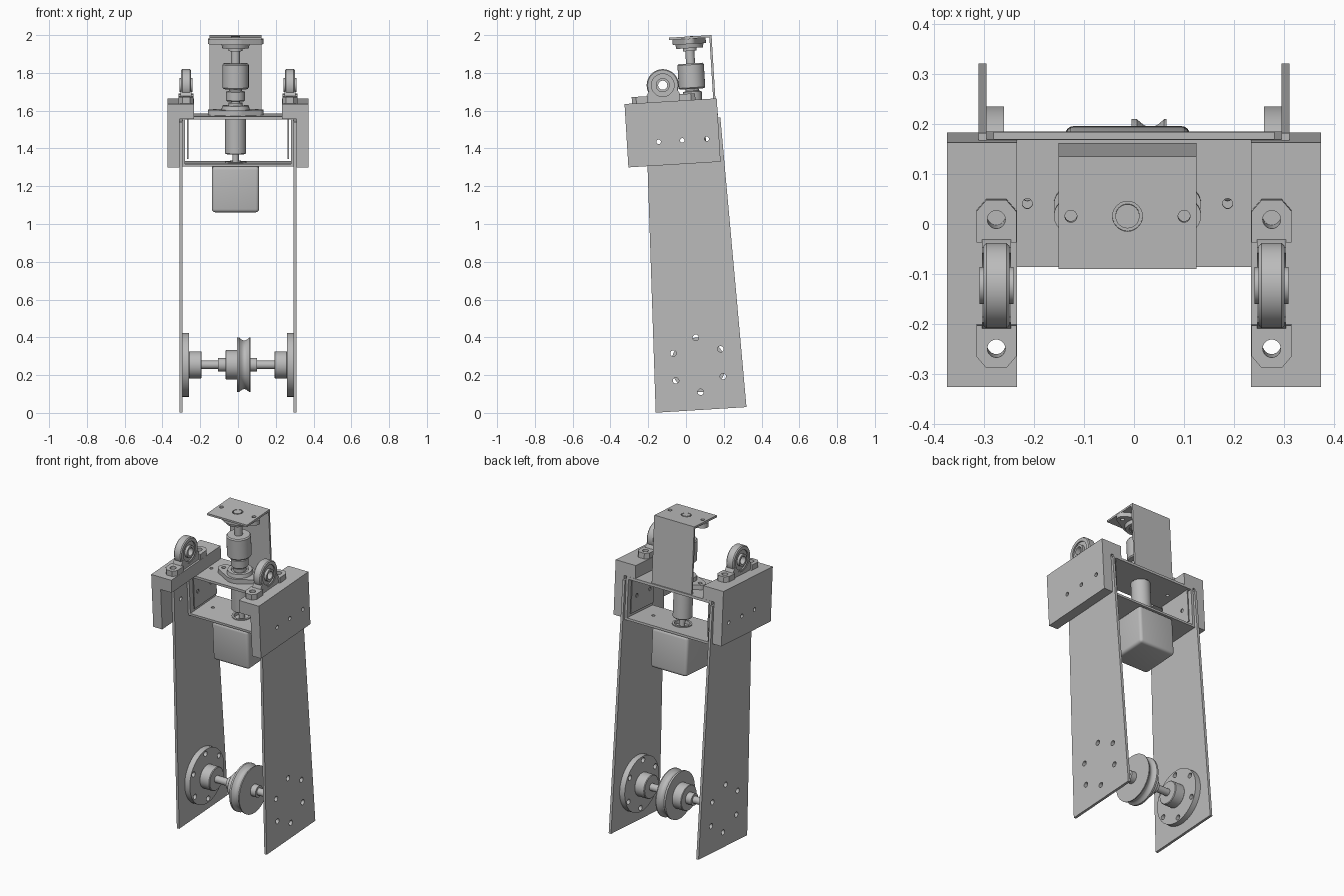
import bpy, bmesh
from math import sin, cos, pi, radians
from mathutils import Matrix, Vector

if "Cube" in bpy.data.objects:
    bpy.data.objects.remove(bpy.data.objects["Cube"])

steel = bpy.data.materials.new("grey_steel")
steel.use_nodes = True
steel.diffuse_color = (0.5, 0.5, 0.5, 1)
steel.node_tree.nodes["Principled BSDF"].inputs["Base Color"].default_value = (0.5, 0.5, 0.5, 1)

parts = []
AX, AY = -0.013, 0.137     # vertical drive axis
WY, WZ = 0.08, 0.25        # lower wheel axle


def finish(name, bm, smooth=True):
    bmesh.ops.recalc_face_normals(bm, faces=bm.faces)
    mesh = bpy.data.meshes.new(name)
    bm.to_mesh(mesh)
    bm.free()
    mesh.materials.append(steel)
    ob = bpy.data.objects.new(name, mesh)
    bpy.context.collection.objects.link(ob)
    parts.append((ob, smooth))
    return ob


def prism(name, pts, axis, lo, hi, bevel=0.0):
    """Extrude a 2D outline along an axis; outline uses the other two axes."""
    def place(p, d):
        return {"x": (d, *p), "y": (p[0], d, p[1]), "z": (*p, d)}[axis]
    bm = bmesh.new()
    a = [bm.verts.new(place(p, lo)) for p in pts]
    b = [bm.verts.new(place(p, hi)) for p in pts]
    bm.faces.new(a)
    bm.faces.new(b[::-1])
    for i in range(len(pts)):
        j = (i + 1) % len(pts)
        bm.faces.new((a[i], a[j], b[j], b[i]))
    if bevel:
        bmesh.ops.bevel(bm, geom=bm.edges[:], offset=bevel, segments=4,
                        profile=0.5, affect="EDGES")
    return finish(name, bm)


def box(name, x0, x1, y0, y1, z0, z1, bevel=0.0):
    return prism(name, [(x0, y0), (x1, y0), (x1, y1), (x0, y1)], "z", z0, z1, bevel)


def lathe(name, profile, axis, centre, closed=False, flip=1):
    """Spin (radius, height) points round an axis through centre."""
    bm = bmesh.new()
    vs = [bm.verts.new((r, 0, h)) for r, h in profile]
    for a, b in zip(vs, vs[1:] + vs[:1] if closed else vs[1:]):
        bm.edges.new((a, b))
    bmesh.ops.spin(bm, geom=bm.verts[:] + bm.edges[:], cent=(0, 0, 0),
                   axis=(0, 0, 1), angle=2 * pi, steps=48)
    bmesh.ops.remove_doubles(bm, verts=bm.verts, dist=1e-5)
    m = Matrix.Rotation(pi / 2, 4, "Y") if axis == "x" else Matrix()
    bm.transform(Matrix.Translation(centre) @ m @ Matrix.Diagonal((1, 1, flip, 1)))
    return finish(name, bm)


def rod(name, r, lo, hi, axis, centre, c=0.0):
    return lathe(name, [(0, lo), (r - c, lo), (r, lo + c), (r, hi - c), (r - c, hi), (0, hi)]
                 if c else [(0, lo), (r, lo), (r, hi), (0, hi)], axis, centre)


def drill(ob, axis, centres, r, depth=0.2):
    """Cut round holes through an object."""
    bm = bmesh.new()
    m = Matrix.Rotation(pi / 2, 4, "Y") if axis == "x" else Matrix()
    for c in centres:
        bmesh.ops.create_cone(bm, cap_ends=True, segments=24, radius1=r, radius2=r,
                              depth=depth, matrix=Matrix.Translation(c) @ m)
    cutter = finish("hole_cutter", bm)
    parts.pop()
    cutter.hide_render = True
    mod = ob.modifiers.new("holes", "BOOLEAN")
    mod.operation, mod.solver, mod.object = "DIFFERENCE", "EXACT", cutter
    bpy.context.view_layer.objects.active = ob
    bpy.ops.object.modifier_apply(modifier=mod.name)
    bpy.data.objects.remove(cutter)


def flange_bearing(name, z, flip):
    """Two-bolt oval flange with a round hub."""
    circles = [(Vector((AX + dx, AY)), r) for dx, r in ((-0.113, 0.034), (0, 0.088), (0.113, 0.034))]
    pts = []
    for i in range(64):
        d = Vector((cos(2 * pi * (i + .5) / 64), sin(2 * pi * (i + .5) / 64)))
        c, r = max(circles, key=lambda k: k[0].dot(d) + k[1])
        pts.append(tuple(c + r * d))
    plate = prism(name + "_flange", pts, "z", *sorted((z, z + flip * 0.028)))
    drill(plate, "z", [(AX + s * 0.113, AY, z) for s in (-1, 1)], 0.012)
    lathe(name + "_hub", [(0.03, 0.028), (0.075, 0.028), (0.07, 0.05), (0.05, 0.05),
                          (0.046, 0.044), (0.036, 0.044), (0.036, 0.065), (0.03, 0.065)],
          "z", (AX, AY, z), True, flip)


wall_holes = [(y, 1.441) for y in (-0.057, 0.068, 0.198)]
bolt_ring = [(WY + 0.145 * sin(k * pi / 3 - 0.03), WZ + 0.145 * cos(k * pi / 3 - 0.03))
             for k in range(6)]

for s, side in ((1, "left"), (-1, "right")):
    # Tapered side plate
    plate = prism(side + "_side_plate", [(-0.16, 0.011), (0.3215, 0.011), (0.277, 1.55), (-0.117, 1.55)],
                  "x", *sorted((s * 0.295, s * 0.311)))
    drill(plate, "x", [(s * 0.3, *h) for h in bolt_ring], 0.016)
    drill(plate, "x", [(s * 0.3, *h) for h in wall_holes], 0.012)

    # L-shaped shoulder block
    outline = [(0.234, 1.652), (0.373, 1.652), (0.373, 1.316), (0.311, 1.316),
               (0.311, 1.572), (0.234, 1.572)]
    block = prism(side + "_shoulder_block", [(s * x, z) for x, z in outline], "y", -0.225, 0.264)
    drill(block, "x", [(s * 0.34, *h) for h in wall_holes], 0.012, 0.15)
    px, py, pz = s * 0.275, -0.017, 1.739
    bolts = [(px, py + e * 0.129, 1.64) for e in (-1, 1)]
    drill(block, "z", bolts, 0.018, 0.3)

    # Pillow bearing on the block
    for e, end in ((1, "back"), (-1, "front")):
        ear = [(-0.04, 0.083), (0.04, 0.083), (0.04, 0.145), (0.02, 0.168), (-0.02, 0.168), (-0.04, 0.145)]
        foot = prism(f"{side}_pillow_{end}_foot", [(px + x, py + e * y) for x, y in ear], "z", 1.652, 1.686)
        drill(foot, "z", [bolts[0 if e < 0 else 1]], 0.018)
    web = prism(side + "_pillow_web", [(py - 0.09, 1.652), (py + 0.09, 1.652), (py + 0.09, 1.685),
                                       (py + 0.075, 1.712), (py - 0.075, 1.712), (py - 0.09, 1.685)],
                "x", px - 0.029, px + 0.029)
    drill(web, "x", [(px, py, pz)], 0.07)
    lathe(side + "_pillow_ring", [(0.06, -0.026), (0.08, -0.026), (0.085, -0.02), (0.085, 0.02),
                                  (0.08, 0.026), (0.06, 0.026)], "x", (px, py, pz), True)
    lathe(side + "_pillow_seal", [(0.035, -0.018), (0.061, -0.018), (0.061, 0.018), (0.035, 0.018)],
          "x", (px, py, pz), True)
    lathe(side + "_pillow_sleeve", [(0.024, -0.034), (0.037, -0.034), (0.037, 0.034), (0.024, 0.034)],
          "x", (px, py, pz), True)

    # Inner stiffener of the motor frame
    stiff = box(side + "_frame_stiffener", *sorted((s * 0.263, s * 0.269)), 0.03, 0.25, 1.345, 1.556)
    drill(stiff, "x", [(s * 0.266, *h) for h in wall_holes[1:]], 0.012, 0.05)

    # Axle mounting flange and collar
    disc = rod(side + "_axle_flange", 0.17, *sorted((s * 0.26, s * 0.295)), "x", (0, WY, WZ))
    drill(disc, "x", [(s * 0.28, *h) for h in bolt_ring], 0.016)
    rod(side + "_axle_collar", 0.072, *sorted((s * 0.193, s * 0.262)), "x", (0, WY, WZ), 0.004)

# Motor frame: four thin walls
for name, z0, z1 in (("frame_floor", 1.306, 1.32), ("frame_roof", 1.556, 1.572)):
    deck = box(name, -0.295, 0.295, 0.01, 0.265, z0, z1)
    drill(deck, "z", [(AX, AY, z0)], 0.057)
    drill(deck, "z", [(AX + s * 0.2, AY, z0) for s in (-1, 1)], 0.01)
for s, side in ((1, "left"), (-1, "right")):
    wall = box(side + "_frame_wall", *sorted((s * 0.28, s * 0.295)), 0.01, 0.265, 1.32, 1.556)
    drill(wall, "x", [(s * 0.288, *h) for h in wall_holes[1:]], 0.012, 0.05)

# Motor, gearbox and drive shaft
box("motor_body", AX - 0.125, AX + 0.125, AY - 0.125, AY + 0.125, 1.062, 1.306, 0.018)
lathe("motor_boss", [(0.045, 1.30), (0.057, 1.30), (0.057, 1.326), (0.045, 1.326)], "z", (AX, AY, 0), True)
rod("motor_shaft", 0.017, 1.3, 1.37, "z", (AX, AY, 0))
rod("lower_coupling", 0.056, 1.365, 1.56, "z", (AX, AY, 0), 0.004)
rod("drive_shaft", 0.024, 1.55, 1.989, "z", (AX, AY, 0))
lathe("upper_coupling", [(0, 1.645), (0.045, 1.645), (0.05, 1.65), (0.05, 1.695), (0.035, 1.7), (0.035, 1.71),
                         (0.064, 1.71), (0.07, 1.717), (0.07, 1.838), (0.064, 1.845), (0, 1.845)],
      "z", (AX, AY, 0))
flange_bearing("lower_bearing", 1.572, 1)
flange_bearing("upper_bearing", 1.976, -1)

# Top bracket
cap = box("bracket_top", AX - 0.138, AX + 0.138, 0.032, 0.257, 1.976, 1.988)
drill(cap, "z", [(AX, AY, 1.98)], 0.03)
drill(cap, "z", [(AX + s * 0.113, AY, 1.98) for s in (-1, 1)], 0.012)
box("bracket_back", AX - 0.138, AX + 0.138, 0.245, 0.257, 1.572, 1.976)

# Axle with grooved wheel
rod("axle", 0.022, -0.262, 0.262, "x", (0, WY, WZ))
rod("wheel_hub", 0.078, -0.066, 0, "x", (0, WY, WZ), 0.003)
rod("wheel_sleeve", 0.036, -0.105, 0.1, "x", (0, WY, WZ))
groove = [(0.145 - 0.016 * sin(pi * k / 10), 0.003 + 0.0054 * k + 0.003) for k in range(11)]
lathe("grooved_wheel", [(0, -0.005), (0.145, -0.005)] + groove + [(0.145, 0.065), (0, 0.065)],
      "x", (0, WY, WZ))

# Shade, then lean the whole assembly back
lean = Matrix.Rotation(radians(3.5), 4, "X")
for ob, smooth in parts:
    ob.data.transform(lean)
    bpy.ops.object.select_all(action="DESELECT")
    ob.select_set(True)
    bpy.context.view_layer.objects.active = ob
    bpy.ops.object.shade_smooth_by_angle(angle=radians(30))
